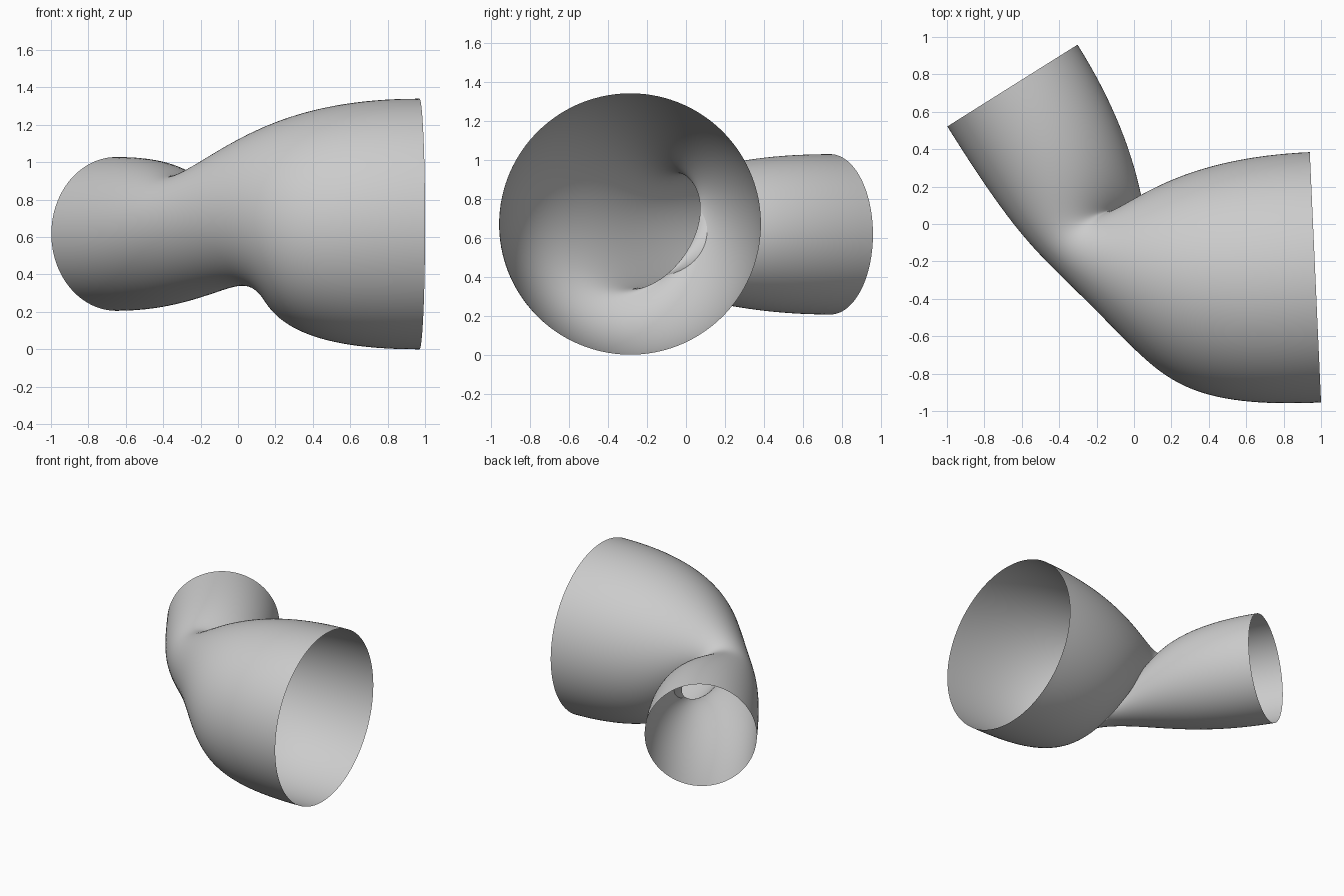
import bpy, bmesh
from math import sin, cos, tau, radians
from mathutils import Vector

cube = bpy.data.objects.get("Cube")
if cube:
    bpy.data.objects.remove(cube, do_unlink=True)

SIDES, STEPS = 128, 64
TWIST = radians(108)
UP = Vector((0, 0, 1))


def ring_point(centre, radius, flow, angle):
    """Point on an upright ring whose axis is the horizontal flow direction."""
    side = UP.cross(flow)
    return centre + radius * (cos(angle) * UP + sin(angle) * side)


# The two open ends of the duct: centre, radius, flow direction, handle length
small_flow = Vector((0.532, -0.847, 0)).normalized()
large_flow = Vector((0.999, 0.045, 0)).normalized()
small_end = (Vector((-0.65, 0.74, 0.617)), 0.411, small_flow)
large_end = (Vector((0.97, -0.285, 0.67)), 0.67, large_flow)
small_pull, large_pull = 1.4, 1.36

# Sweep a cubic curve from each small-end point to its twisted large-end partner
bm = bmesh.new()
rows = []
for i in range(SIDES):
    angle = tau * i / SIDES
    p0 = ring_point(*small_end, angle)
    p3 = ring_point(*large_end, angle + TWIST)
    p1 = p0 + small_flow * small_pull
    p2 = p3 - large_flow * large_pull
    row = []
    for j in range(STEPS + 1):
        t = j / STEPS
        s = 1 - t
        row.append(bm.verts.new(
            p0 * s**3 + p1 * 3 * s * s * t + p2 * 3 * s * t * t + p3 * t**3))
    rows.append(row)
for i in range(SIDES):
    a, b = rows[i], rows[(i + 1) % SIDES]
    for j in range(STEPS):
        face = bm.faces.new((a[j], a[j + 1], b[j + 1], b[j]))
        face.smooth = True

# Point the normals outward, judged at the large end
bm.normal_update()
probe = rows[0][STEPS - 1]
if probe.normal.dot(probe.co - large_end[0]) < 0:
    bmesh.ops.reverse_faces(bm, faces=bm.faces[:])

mesh = bpy.data.meshes.new("twisted_duct")
bm.to_mesh(mesh)
bm.free()
duct = bpy.data.objects.new("twisted_duct", mesh)
bpy.context.collection.objects.link(duct)

# Plain grey surface
grey = bpy.data.materials.new("light_grey")
grey.use_nodes = True
colour = (0.6, 0.6, 0.6, 1)
grey.diffuse_color = colour
grey.node_tree.nodes["Principled BSDF"].inputs["Base Color"].default_value = colour
mesh.materials.append(grey)
